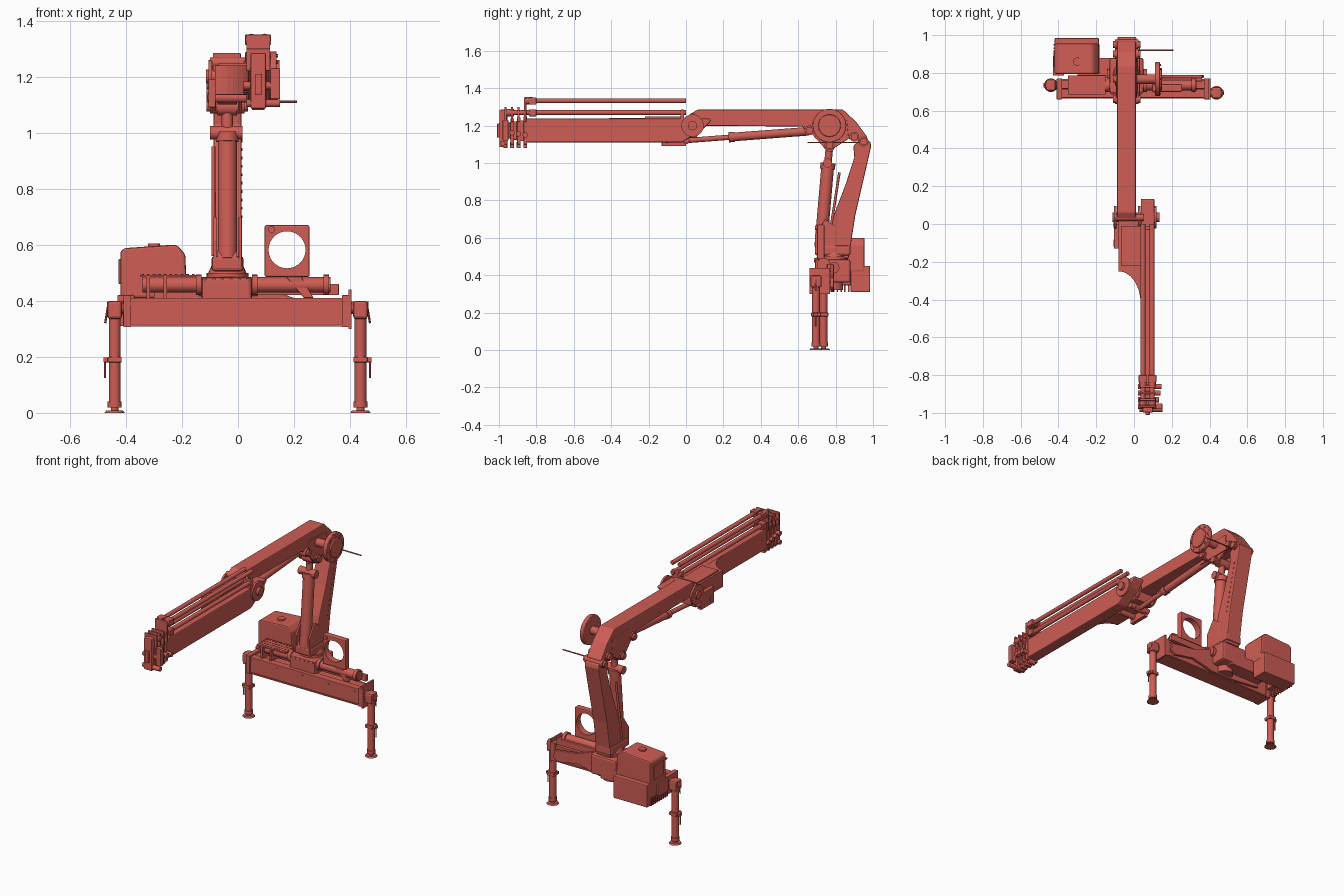
import bpy, bmesh, math
from mathutils import Vector

RED = bpy.data.materials.new("red_paint")
RED.diffuse_color = (0.62, 0.11, 0.09, 1)


def finish(name, bm, bevel=0.0, smooth=False):
    bmesh.ops.recalc_face_normals(bm, faces=bm.faces[:])
    me = bpy.data.meshes.new(name)
    bm.to_mesh(me)
    bm.free()
    me.materials.append(RED)
    ob = bpy.data.objects.new(name, me)
    bpy.context.collection.objects.link(ob)
    if bevel:
        m = ob.modifiers.new("bevel", 'BEVEL')
        m.width, m.segments, m.limit_method = bevel, 2, 'ANGLE'
    if smooth:
        bpy.ops.object.select_all(action='DESELECT')
        ob.select_set(True)
        bpy.context.view_layer.objects.active = ob
        bpy.ops.object.shade_smooth_by_angle(angle=math.radians(35))
    return ob


def prism(name, axis, pts, a, b, bevel=0.003):
    """Outline on the plane across the axis, extruded from a to b."""
    place = {'x': lambda p, t: (t, p[0], p[1]),
             'y': lambda p, t: (p[0], t, p[1]),
             'z': lambda p, t: (p[0], p[1], t)}[axis]
    bm = bmesh.new()
    lo = [bm.verts.new(place(p, a)) for p in pts]
    hi = [bm.verts.new(place(p, b)) for p in pts]
    bm.faces.new(lo)
    bm.faces.new(hi)
    for i in range(len(pts)):
        j = (i + 1) % len(pts)
        bm.faces.new((lo[i], lo[j], hi[j], hi[i]))
    return finish(name, bm, bevel)


def box(name, x, y, z, bevel=0.003):
    return prism(name, 'z', [(x[0], y[0]), (x[1], y[0]), (x[1], y[1]), (x[0], y[1])], *z, bevel)


def rod(name, p, q, r, r2=None, n=24, bevel=0.0):
    p, q = Vector(p), Vector(q)
    bm = bmesh.new()
    bmesh.ops.create_cone(bm, cap_ends=True, segments=n, radius1=r,
                          radius2=r if r2 is None else r2, depth=(q - p).length)
    bmesh.ops.rotate(bm, verts=bm.verts, matrix=(q - p).to_track_quat('Z', 'Y').to_matrix())
    bmesh.ops.translate(bm, verts=bm.verts, vec=(p + q) / 2)
    return finish(name, bm, bevel, True)


def cut(ob, cutter):
    m = ob.modifiers.new("hole", 'BOOLEAN')
    m.operation, m.object, m.solver = 'DIFFERENCE', cutter, 'EXACT'
    cutter.hide_render = True
    cutter.hide_set(True)


def ram(name, p, q, split, r, r_rod):
    """Hydraulic cylinder: barrel, gland, rod and end eyes."""
    p, q = Vector(p), Vector(q)
    d = (q - p).normalized()
    m = p.lerp(q, split)
    rod(name + "_barrel", p, m, r, bevel=0.002)
    rod(name + "_gland", m - d * 0.025, m + d * 0.008, r * 1.18)
    rod(name + "_rod", m, q, r_rod)
    for tag, c in (("base", p), ("end", q)):
        rod(name + "_eye_" + tag, c - Vector((0.035, 0, 0)), c + Vector((0.035, 0, 0)), r * 0.85)


# Outrigger beams and base frame
box("front_outrigger_beam", (-0.40, 0.40), (0.668, 0.712), (0.315, 0.41))
box("rear_outrigger_beam", (-0.41, 0.39), (0.716, 0.762), (0.312, 0.405))
box("beam_bottom_lip", (-0.40, 0.38), (0.664, 0.768), (0.308, 0.316), 0)
prism("rear_frame_plate", 'y', [(-0.30, 0.33), (-0.1, 0.31), (0.05, 0.31), (0.2, 0.345), (0.34, 0.32),
      (0.37, 0.34), (0.36, 0.39), (0.2, 0.41), (0.06, 0.46), (-0.3, 0.44)], 0.772, 0.79)
for x in (-0.395, 0.385):
    box("beam_end_collar", (x - 0.014, x + 0.014), (0.66, 0.77), (0.306, 0.42))
for i in range(5):
    rod("beam_bolt", (-0.38 + i * 0.18, 0.664, 0.39), (-0.38 + i * 0.18, 0.67, 0.39), 0.005, n=8)
box("beam_end_bracket", (0.395, 0.405), (0.66, 0.77), (0.30, 0.44), 0)

# Stabiliser legs
for s, x, y in ((-1, -0.44, 0.735), (1, 0.437, 0.695)):
    box("leg_head", (x - 0.026, x + 0.026), (y - 0.03, y + 0.03), (0.335, 0.40), 0.010)
    rod("leg_head_pivot", (x - s * 0.045, y, 0.375), (x + s * 0.028, y, 0.375), 0.022)
    rod("leg_tube", (x, y, 0.035), (x, y, 0.345), 0.021, bevel=0.003)
    rod("leg_tube_collar", (x, y, 0.02), (x, y, 0.04), 0.025)
    rod("leg_foot_stem", (x, y, 0.005), (x, y, 0.03), 0.014)
    rod("leg_foot", (x, y, 0), (x, y, 0.008), 0.036, 0.03)
    box("leg_clamp", (x - 0.025, x + 0.025), (y - 0.026, y + 0.026), (0.18, 0.20))
    a, b = sorted((x, x + s * 0.04))
    box("leg_handle_bracket", (a, b), (y - 0.012, y + 0.012), (0.18, 0.198))
    rod("leg_handle", (x + s * 0.034, y, 0.125), (x + s * 0.034, y, 0.19), 0.004, n=10)
    rod("leg_hose", (x + s * 0.024, y, 0.38), (x + s * 0.034, y, 0.32), 0.004, n=8)

# Slewing housing, rack tubes and turret
box("slew_housing", (-0.13, 0.05), (0.69, 0.88), (0.36, 0.485), 0.012)
rod("slew_rack_right", (0.0, 0.735, 0.457), (0.33, 0.735, 0.457), 0.027)
rod("slew_rack_left", (-0.34, 0.735, 0.457), (-0.1, 0.735, 0.457), 0.027)
for x in (-0.14, 0.06, 0.315):
    rod("slew_rack_flange", (x - 0.01, 0.735, 0.457), (x + 0.01, 0.735, 0.457), 0.036)
box("slew_valve_box", (0.06, 0.36), (0.755, 0.775), (0.42, 0.46))
rod("slew_pinion_cap", (-0.14, 0.79, 0.44), (0.07, 0.79, 0.44), 0.03)
for i in range(6):
    rod("housing_bolt", (-0.115 + i * 0.03, 0.685, 0.475), (-0.115 + i * 0.03, 0.695, 0.475), 0.006, n=6)
rod("turret_ring", (-0.038, 0.79, 0.48), (-0.038, 0.79, 0.50), 0.075)
rod("turret_cone", (-0.038, 0.79, 0.50), (-0.038, 0.79, 0.54), 0.068, 0.05)
rod("turret_lower_drum", (-0.038, 0.79, 0.32), (-0.038, 0.79, 0.37), 0.05)

# Step plate with grip holes shown as studs
box("step_plate", (-0.35, -0.15), (0.685, 0.785), (0.484, 0.492), 0)
for i in range(10):
    for j in range(4):
        x, y = -0.34 + i * 0.02, 0.70 + j * 0.024
        rod("step_stud", (x, y, 0.490), (x, y, 0.495), 0.005, n=8)
for x in (-0.32, -0.26):
    box("step_support", (x - 0.006, x + 0.006), (0.69, 0.78), (0.40, 0.486), 0)

# Oil tank, rear cabinet and control levers
prism("oil_tank", 'y', [(-0.42, 0.41), (-0.42, 0.575), (-0.405, 0.588), (-0.23, 0.60), (-0.215, 0.597),
      (-0.188, 0.565), (-0.182, 0.42), (-0.20, 0.41)], 0.795, 0.955, 0.008)
box("tank_cabinet", (-0.42, -0.185), (0.88, 0.985), (0.31, 0.45), 0.006)
box("tank_side_panel", (-0.426, -0.418), (0.83, 0.92), (0.46, 0.55))
rod("tank_filler_cap", (-0.30, 0.86, 0.59), (-0.30, 0.86, 0.604), 0.022)
box("tank_carrier", (-0.30, -0.02), (0.78, 0.88), (0.35, 0.43))
box("control_valve_block", (-0.43, -0.37), (0.785, 0.89), (0.345, 0.42))
for i in range(9):
    y = 0.79 + i * 0.02
    box("control_lever", (-0.425, -0.40), (y - 0.004, y + 0.004), (0.31, 0.36), 0)

# Side plate with round opening
guard = box("guard_plate", (0.095, 0.255), (0.70, 0.74), (0.485, 0.67), 0.006)
cut(guard, rod("guard_hole_cutter", (0.175, 0.65, 0.582), (0.175, 0.80, 0.582), 0.066, n=32))
prism("guard_brace", 'y', [(0.17, 0.487), (0.225, 0.487), (0.27, 0.41), (0.235, 0.41)], 0.71, 0.73)
rod("guard_lamp", (0.12, 0.69, 0.655), (0.12, 0.70, 0.655), 0.012)

# Leaning column and its lifting cylinder
prism("column", 'x', [(0.745, 0.49), (0.765, 0.60), (0.79, 0.72), (0.853, 0.885), (0.90, 1.03), (0.895, 1.09),
      (0.93, 1.13), (0.985, 1.115), (0.99, 1.09), (0.965, 0.98), (0.905, 0.72), (0.87, 0.49)], -0.087, 0.012, 0.006)
box("column_foot", (-0.095, 0.02), (0.69, 0.88), (0.505, 0.56), 0.012)
for x in (-0.088, 0.002):
    prism("column_foot_cheek", 'x', [(0.69, 0.52), (0.80, 0.52), (0.80, 0.66), (0.745, 0.70), (0.69, 0.62)], x, x + 0.012)
for i in range(11):
    t = i / 10
    y, z = 0.87 + 0.07 * t, 0.70 + 0.30 * t
    rod("column_side_stud", (0.010, y, z), (0.016, y, z), 0.005, n=8)
ram("lift_cylinder", (-0.038, 0.72, 0.55), (-0.038, 0.767, 1.09), 0.82, 0.034, 0.02)
rod("lift_cylinder_trunnion", (-0.10, 0.757, 1.0), (0.016, 0.757, 1.0), 0.024)
rod("column_hose", (-0.088, 0.76, 0.56), (-0.088, 0.82, 0.95), 0.007, n=12)

# Main boom, elbow pins and hose reel
prism("main_boom", 'x', [(0.02, 1.20), (0.62, 1.195), (0.66, 1.165), (0.72, 1.14), (0.87, 1.13), (0.965, 1.11),
      (0.968, 1.14), (0.91, 1.22), (0.84, 1.285), (0.06, 1.285), (0.02, 1.26)], -0.09, 0.01, 0.005)
for x in (-0.092, 0.002):
    prism("elbow_cheek", 'x', [(0.65, 1.18), (0.74, 1.08), (0.785, 1.075), (0.87, 1.13), (0.86, 1.23), (0.70, 1.24)], x, x + 0.013)
for y, z in ((0.767, 1.095), (0.90, 1.14), (0.95, 1.115), (0.66, 1.175)):
    rod("elbow_pin", (-0.112, y, z), (0.035, y, z), 0.019)
    rod("elbow_pin_collar", (-0.10, y, z), (0.024, y, z), 0.026)
rod("hose_reel_axle", (0.0, 0.767, 1.2), (0.13, 0.767, 1.2), 0.025)
rod("hose_reel_disc", (0.112, 0.767, 1.2), (0.138, 0.767, 1.2), 0.09, n=40, bevel=0.004)
rod("hose_reel_face", (0.136, 0.767, 1.2), (0.148, 0.767, 1.2), 0.06, n=40, bevel=0.003)
for i in range(8):
    a = i * math.tau / 8
    y, z = 0.767 + 0.075 * math.cos(a), 1.2 + 0.075 * math.sin(a)
    rod("hose_reel_bolt", (0.136, y, z), (0.142, y, z), 0.006, n=6)
rod("sensor_arm_cross", (-0.05, 0.92, 1.11), (0.21, 0.92, 1.11), 0.004, n=8)
rod("sensor_arm_long", (0.03, 0.65, 1.11), (0.03, 0.97, 1.11), 0.003, n=8)
ram("boom_cylinder", (-0.038, 0.655, 1.17), (-0.038, 0.0, 1.12), 0.64, 0.023, 0.014)

# Boom joint: curved link plate, pins and cheeks
curve = [(-0.082 + 0.117 * math.sin(t), -0.42 + 0.17 * math.cos(t)) for t in [i * math.pi / 16 for i in range(9)]]
prism("joint_link", 'z', [(0.04, 0.06), (-0.082, 0.06)] + curve, 1.135, 1.24)
box("joint_top_plate", (-0.07, 0.04), (-0.22, -0.01), (1.238, 1.248), 0)
for x in (-0.105, 0.022, 0.106):
    rod("joint_flange", (x, 0.035, 1.2), (x + 0.012, 0.035, 1.2), 0.06, n=28)
rod("joint_pin", (-0.115, 0.035, 1.2), (0.135, 0.035, 1.2), 0.025)
rod("joint_upper_pin", (-0.10, 0.035, 1.25), (0.05, 0.035, 1.25), 0.018)
for y in (0.0, -0.1):
    rod("joint_lower_pin", (-0.108, y, 1.125), (0.03, y, 1.125), 0.018)
box("joint_side_bracket", (-0.106, -0.08), (-0.13, 0.0), (1.09, 1.19))

# Outer boom with nested extension sections
prism("outer_boom", 'x', [(-0.86, 1.11), (-0.02, 1.11), (0.09, 1.18), (0.135, 1.225), (0.13, 1.237), (-0.86, 1.237)], 0.036, 0.108, 0.008)
for i in range(4):
    d, y = i * 0.006, -0.86 - i * 0.035
    box("extension_section", (0.042 + d, 0.102 - d), (y - 0.045, -0.80), (1.118 + d, 1.228 - d))
    box("extension_collar", (0.032 + d / 2, 0.112 - d / 2), (y - 0.008, y + 0.010), (1.10, 1.25 - d))
    box("extension_cylinder_bracket", (0.03, 0.115), (y - 0.006, y + 0.006), (1.22, 1.30 if i else 1.35))
    rod("extension_side_pin", (0.02, y, 1.15 + d), (0.145 - d, y, 1.15 + d), 0.014)
    box("extension_lower_lug", (0.05, 0.095), (y - 0.01, y + 0.01), (1.08, 1.115))
box("boom_tip_head", (0.045, 0.10), (-0.998, -0.955), (1.085, 1.285), 0.006)
rod("boom_tip_pin", (0.03, -0.98, 1.105), (0.15, -0.98, 1.105), 0.014)
box("boom_tip_side_plate", (0.115, 0.15), (-0.98, -0.95), (1.12, 1.23))

# Four extension cylinders on top
for x in (0.047, 0.096):
    for z, y in ((1.27, -0.95), (1.333, -0.85)):
        rod("extension_cylinder", (x, y, z), (x, 0.0, z), 0.013, bevel=0.002)
        rod("extension_cylinder_head", (x, y - 0.01, z), (x, y + 0.03, z), 0.02)
        box("extension_cylinder_clamp", (x - 0.022, x + 0.022), (-0.84, -0.80), (z - 0.02, z + 0.017))
box("cylinder_rear_support", (0.036, 0.108), (-0.03, -0.01), (1.23, 1.285))
